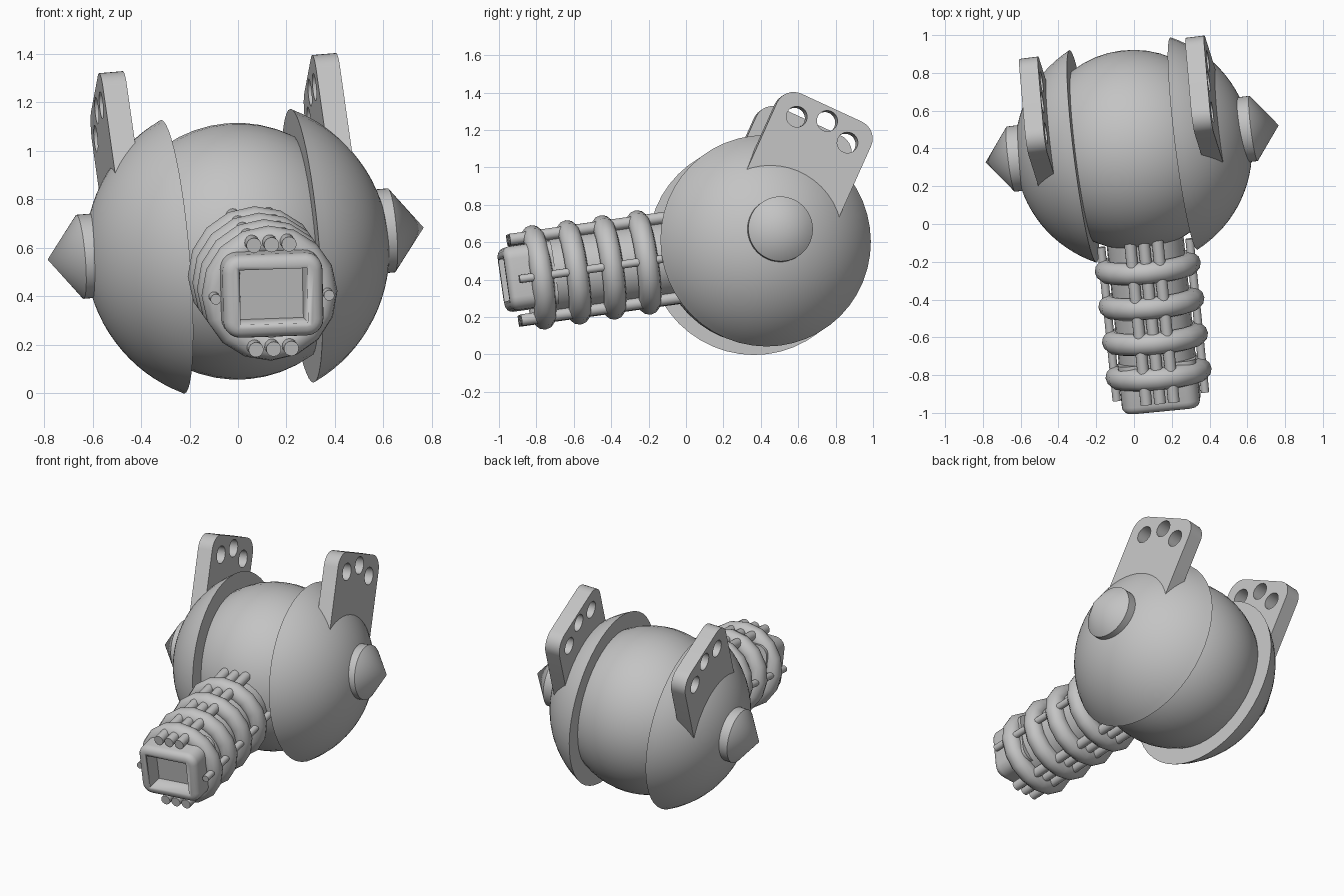
import bpy, bmesh
from math import sin, cos, pi, asin, radians
from mathutils import Vector, Matrix

cube = bpy.data.objects.get("Cube")
if cube:
    bpy.data.objects.remove(cube)

grey = bpy.data.materials.new("plain grey")
grey.use_nodes = True
grey.diffuse_color = (0.55, 0.55, 0.55, 1)
grey.node_tree.nodes["Principled BSDF"].inputs["Base Color"].default_value = (0.55, 0.55, 0.55, 1)


def frame(right, forward, origin):
    """Matrix whose x is right, -y is forward, z is up."""
    f = Vector(forward).normalized()
    x = Vector(right)
    x = (x - f * x.dot(f)).normalized()
    y = -f
    z = x.cross(y)
    m = Matrix((x, y, z)).transposed().to_4x4()
    return Matrix.Translation(origin) @ m


def finish(bm, name, matrix, angle=35):
    bmesh.ops.remove_doubles(bm, verts=bm.verts, dist=1e-5)
    bmesh.ops.recalc_face_normals(bm, faces=bm.faces)
    me = bpy.data.meshes.new(name)
    bm.to_mesh(me)
    bm.free()
    me.materials.append(grey)
    ob = bpy.data.objects.new(name, me)
    ob.matrix_world = matrix
    bpy.context.collection.objects.link(ob)
    bpy.ops.object.select_all(action='DESELECT')
    ob.select_set(True)
    bpy.context.view_layer.objects.active = ob
    bpy.ops.object.shade_smooth_by_angle(angle=radians(angle))
    return ob


def lathe(name, profile, matrix, axis='X', steps=48, closed=False, angle=35):
    """Spin (along, radius) points around a local axis."""
    bm = bmesh.new()
    vec = (lambda a, r: (a, 0, r)) if axis == 'X' else (lambda a, r: (0, a, r))
    vs = [bm.verts.new(vec(a, r)) for a, r in profile]
    pairs = list(zip(vs, vs[1:])) + ([(vs[-1], vs[0])] if closed else [])
    edges = [bm.edges.new(p) for p in pairs]
    bmesh.ops.spin(bm, geom=vs + edges, cent=(0, 0, 0), axis=vec(1, 0),
                   angle=2 * pi, steps=steps, use_duplicate=False)
    return finish(bm, name, matrix, angle)


def rod(name, x, z, radius, start, end, matrix):
    lathe(name, [(-start, 0), (-start, radius), (-end, radius), (-end, 0)],
          matrix @ Matrix.Translation((x, 0, z)), 'Y', 16)


# Body frame, tilted sideways a little
body = frame((0.988, 0.125, 0.084), (0.115, -0.983, -0.14), (-0.003, 0.392, 0.585))
side_axis = Vector((0.988, 0.125, 0.084)).normalized()
body = frame((1, 0, 0), (0, -1, 0), (-0.003, 0.392, 0.585))
turn = Vector((1, 0, 0)).rotation_difference(side_axis).to_matrix().to_4x4()
body = body @ turn

# Central ball
R = 0.53
lathe("ball", [(R * cos(pi * i / 24), R * sin(pi * i / 24)) for i in range(25)], body, 'Y')


# Side plate with a rounded top and three holes
def ear(name, side):
    half, top, rad = 0.278, 0.508, 0.1
    outline = [(-half, -0.06), (half, -0.06)]
    for cx, start in ((half - rad, 0), (rad - half, pi / 2)):
        outline += [(cx + rad * cos(start + pi / 2 * i / 8),
                     top - rad + rad * sin(start + pi / 2 * i / 8)) for i in range(9)]
    holes = [[(hx + 0.056 * cos(pi * i / 12), hz + 0.056 * sin(pi * i / 12)) for i in range(24)]
             for hx, hz in ((-0.15, 0.385), (0.008, 0.433), (0.155, 0.373))]
    bm = bmesh.new()
    edges = []
    for loop in [outline] + holes:
        vs = [bm.verts.new((0, a, b)) for a, b in loop]
        edges += [bm.edges.new((vs[i], vs[i - 1])) for i in range(len(vs))]
    bmesh.ops.triangle_fill(bm, use_beauty=True, use_dissolve=False, edges=edges)
    ext = bmesh.ops.extrude_face_region(bm, geom=bm.faces[:], use_keep_orig=True)
    bmesh.ops.translate(bm, vec=(0.1 * side, 0, 0),
                        verts=[v for v in ext["geom"] if isinstance(v, bmesh.types.BMVert)])
    place = Matrix.Translation((0.395 * side, 0.12, 0.235)) @ Matrix.Rotation(radians(-24.5), 4, 'X')
    finish(bm, name, body @ place)


# Caps, cones and ears on both sides
for side, label in ((1, "left"), (-1, "right")):
    cap_r, cut = 0.628, 0.27
    low = asin(cut / cap_r)
    arc = [low + (pi / 2 - low) * i / 16 for i in range(17)]
    lathe(label + "_cap", [(side * cut, 0)] +
          [(side * cap_r * sin(t), cap_r * cos(t)) for t in arc], body)
    lathe(label + "_cone", [(side * a, r) for a, r in
                            ((0.45, 0), (0.45, 0.174), (0.65, 0.174), (0.785, 0))],
          body @ Matrix.Translation((0, 0.033, 0.032)))
    ear(label + "_ear", side)

# Snout frame, with its origin in the front ring
snout = frame((0.99, 0.096, 0.035), (0.1, -0.985, -0.14), (0.13, -0.79, 0.412))
lathe("snout_core", [(0.8, 0), (0.8, 0.205), (-0.04, 0.205), (-0.04, 0)], snout, 'Y', 24)
for i in range(4):
    ring = [(0.19 * i + 0.06 * cos(pi * k / 6), 0.222 + 0.06 * sin(pi * k / 6)) for k in range(12)]
    lathe("snout_ring_%d" % (i + 1), ring, snout, 'Y', 16, True)

# Rods through the rings
for k in (-1, 0, 1):
    for z, label in ((0.22, "top"), (-0.215, "bottom")):
        rod("%s_rod_%d" % (label, k + 2), 0.073 * k, z, 0.031, 0.13, -0.74, snout)
for s, label in ((1, "left"), (-1, "right")):
    rod(label + "_rod", s * 0.235, 0, 0.022, 0.125, -0.7, snout)

# Mouth: a rounded box with a tapered opening
bm = bmesh.new()
bmesh.ops.create_cube(bm, size=1)
bmesh.ops.scale(bm, vec=(0.415, 0.26, 0.345), verts=bm.verts)
along = [e for e in bm.edges if abs(e.verts[0].co.y - e.verts[1].co.y) > 0.1]
bmesh.ops.bevel(bm, geom=along, offset=0.07, segments=5, profile=0.5, affect='EDGES')
front = min(bm.faces, key=lambda f: f.calc_center_median().y)
bmesh.ops.bevel(bm, geom=list(front.edges), offset=0.04, segments=4, profile=0.5, affect='EDGES')
opening = bmesh.new()
bmesh.ops.create_cube(opening, size=1)
for v in opening.verts:
    k = 1.02 if v.co.y < 0 else 0.88
    v.co = (v.co.x * 0.295 * k, v.co.y * 0.2 - 0.13, v.co.z * 0.24 * k)
place = snout @ Matrix.Translation((0, -0.055, 0.012))
mouth = finish(bm, "mouth", place)
cutter = finish(opening, "mouth_cutter", place)
cutter.hide_render = True
cutter.hide_viewport = True
cutter.display_type = 'WIRE'
# Also open the core and end it behind the mouth recess
cut = mouth.modifiers.new("opening", 'BOOLEAN')
cut.operation = 'DIFFERENCE'
cut.solver = 'EXACT'
cut.object = cutter
